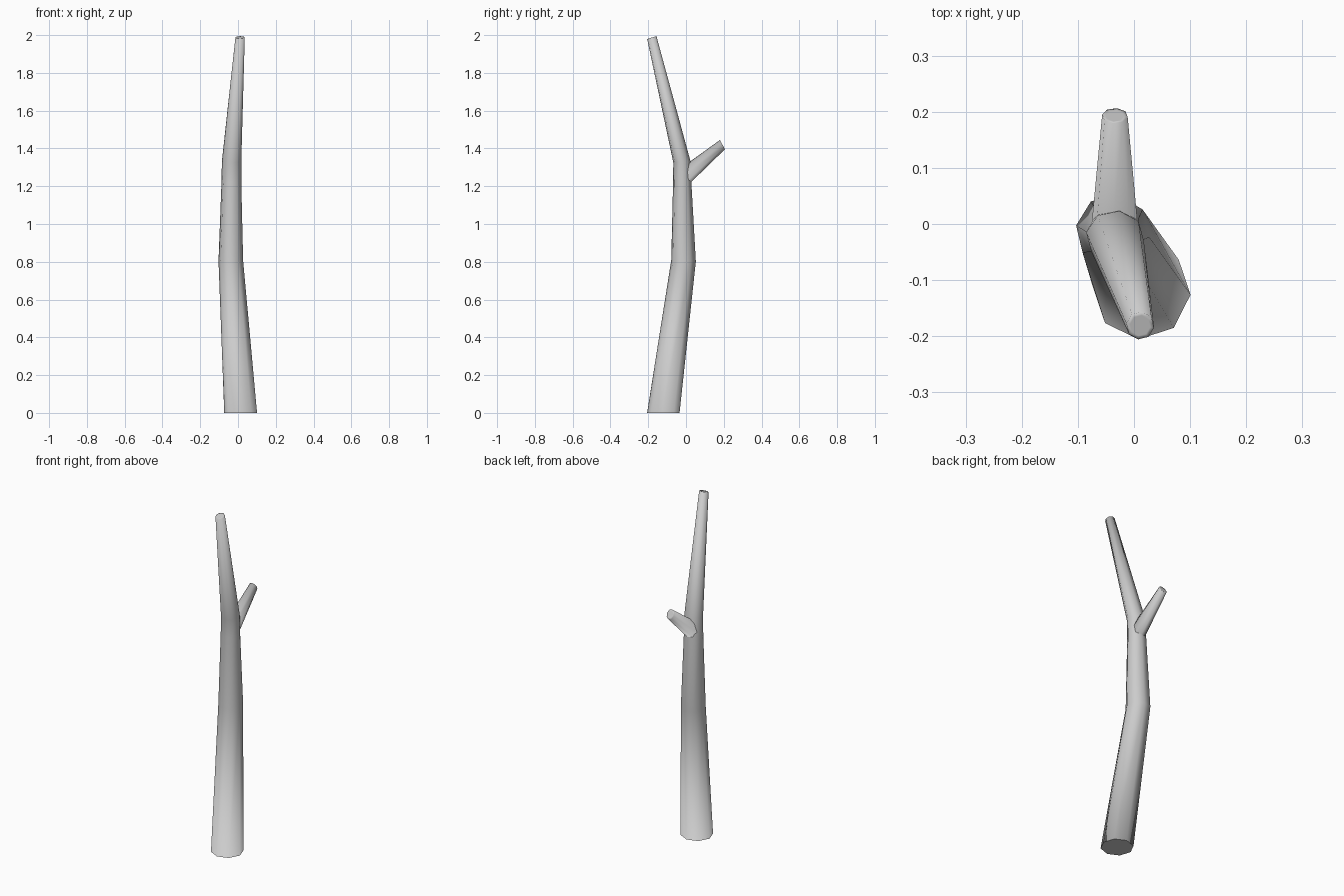
import bpy, bmesh
from math import sin, cos, tau, radians
from mathutils import Vector

SIDES = 8

cube = bpy.data.objects.get("Cube")
if cube:
    bpy.data.objects.remove(cube, do_unlink=True)

# Plain grey bark
bark = bpy.data.materials.new("grey bark")
bark.use_nodes = True
colour = (0.6, 0.6, 0.6, 1)
bark.diffuse_color = colour
bark.node_tree.nodes["Principled BSDF"].inputs["Base Color"].default_value = colour


def tube(name, rings, cap_insets):
    """Loft rings of (centre, normal, side radius, depth radius, twist) and cap both ends."""
    bm = bmesh.new()
    loops = []
    for centre, normal, side, depth, twist in rings:
        n = Vector(normal).normalized()
        v = n.cross(Vector((1, 0, 0))).normalized()
        u = v.cross(n)
        loop = []
        for i in range(SIDES):
            a = tau * i / SIDES + radians(twist)
            loop.append(bm.verts.new(Vector(centre) + u * side * cos(a) + v * depth * sin(a)))
        loops.append(loop)
    for low, high in zip(loops, loops[1:]):
        for i in range(SIDES):
            j = (i + 1) % SIDES
            bm.faces.new((low[i], low[j], high[j], high[i]))
    # End caps, inset so the smooth shading stays near the rims
    caps = [bm.faces.new(loops[0][::-1]), bm.faces.new(loops[-1])]
    for cap, inset in zip(caps, cap_insets):
        bmesh.ops.inset_region(bm, faces=[cap], thickness=inset)
    bmesh.ops.recalc_face_normals(bm, faces=bm.faces[:])
    for face in bm.faces:
        face.smooth = True
    mesh = bpy.data.meshes.new(name)
    bm.to_mesh(mesh)
    bm.free()
    mesh.materials.append(bark)
    obj = bpy.data.objects.new(name, mesh)
    bpy.context.collection.objects.link(obj)
    return obj


# Main stem, bending back and then forward to its cut tip
tube("trunk", [
    ((0.014, -0.12, 0), (0, 0, 1), 0.087, 0.086, -4),
    ((-0.038, -0.013, 0.805), (0, 0.05, 1), 0.066, 0.066, -9),
    ((-0.035, -0.02, 1.22), (0, 0, 1), 0.053, 0.049, -9),
    ((-0.034, -0.022, 1.33), (0, -0.1, 1), 0.052, 0.046, -9),
    ((0.011, -0.181, 1.987), (0, -0.3, 1), 0.025, 0.026, -9),
], (0.012, 0.007))

# Short side branch rising to the back
tube("side_branch", [
    ((-0.034, -0.005, 1.255), (0, 1, 0.83), 0.042, 0.047, -9),
    ((-0.034, 0.193, 1.42), (0, 1, 0.55), 0.023, 0.028, -9),
], (0.007, 0.007))
